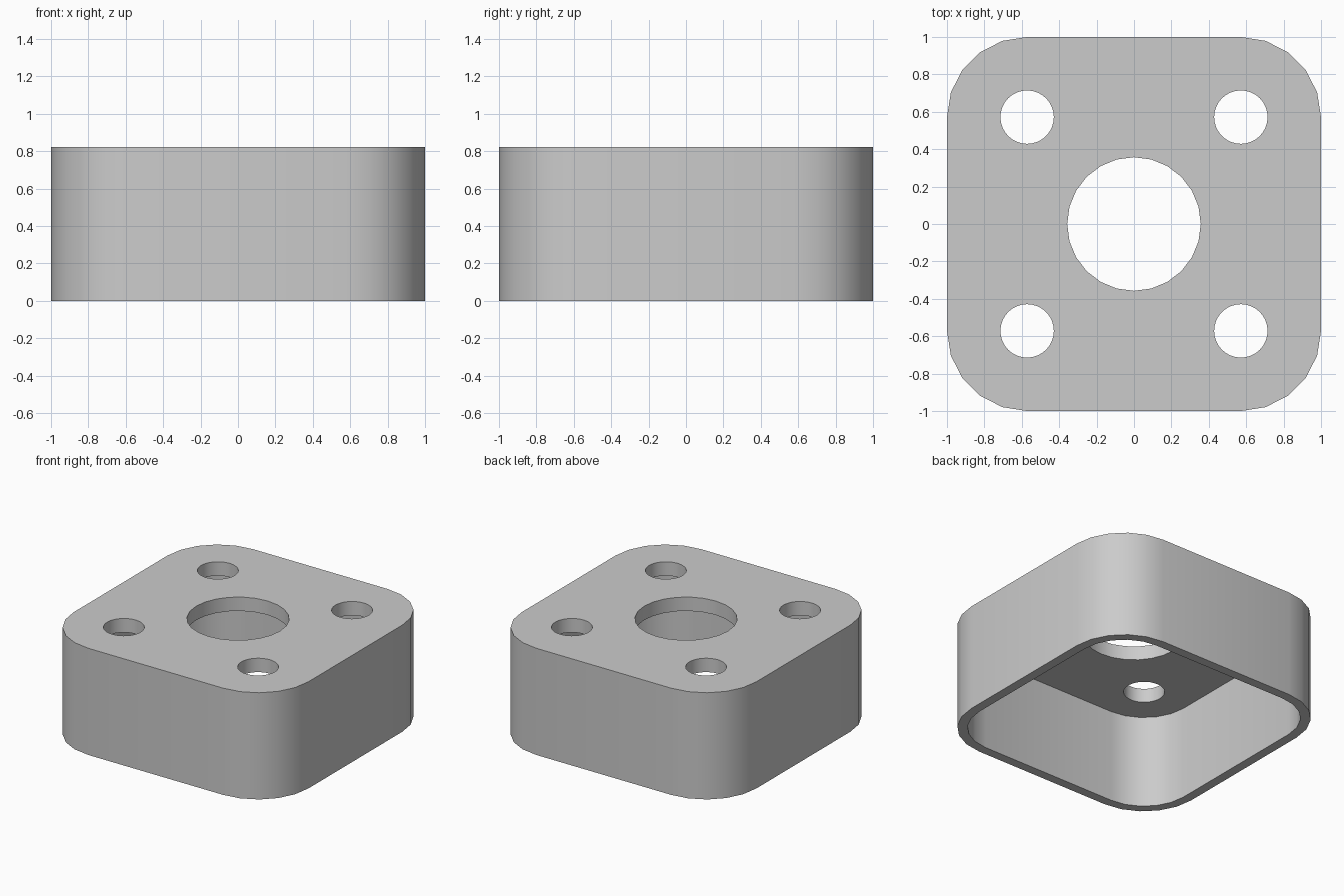
import bpy
import bmesh
import math

if "Cube" in bpy.data.objects:
    bpy.data.objects.remove(bpy.data.objects["Cube"], do_unlink=True)

UNIT = 1 / 14          # the part is 28 units wide
HEIGHT = 11.5 * UNIT
ROOF = 1.5 * UNIT
WALL = UNIT
OFFSET = 8 * UNIT      # corner arc centres and screw hole centres

grey = bpy.data.materials.new("light grey")
grey.use_nodes = True
grey.diffuse_color = (0.6, 0.6, 0.6, 1)
grey.node_tree.nodes["Principled BSDF"].inputs["Base Color"].default_value = (0.6, 0.6, 0.6, 1)


def prism(name, outline, bottom, top):
    """Extrude a closed outline between two heights."""
    bm = bmesh.new()
    face = bm.faces.new([bm.verts.new((x, y, bottom)) for x, y in outline])
    side = bmesh.ops.extrude_face_region(bm, geom=[face])
    verts = [g for g in side["geom"] if isinstance(g, bmesh.types.BMVert)]
    bmesh.ops.translate(bm, verts=verts, vec=(0, 0, top - bottom))
    bmesh.ops.recalc_face_normals(bm, faces=bm.faces)
    mesh = bpy.data.meshes.new(name)
    bm.to_mesh(mesh)
    bm.free()
    mesh.materials.append(grey)
    obj = bpy.data.objects.new(name, mesh)
    bpy.context.collection.objects.link(obj)
    return obj


def circle(x, y, radius, sides):
    angles = [math.tau * i / sides for i in range(sides)]
    return [(x + radius * math.cos(a), y + radius * math.sin(a)) for a in angles]


def rounded_square(half, steps=5):
    """Square outline whose corner arcs share the hole centres."""
    points = []
    for corner, (sx, sy) in enumerate([(1, 1), (-1, 1), (-1, -1), (1, -1)]):
        for i in range(steps + 1):
            a = math.pi / 2 * (corner + i / steps)
            points.append((sx * OFFSET + (half - OFFSET) * math.cos(a),
                           sy * OFFSET + (half - OFFSET) * math.sin(a)))
    return points


# Outer shell
housing = prism("housing", rounded_square(1), 0, HEIGHT)

# Open cavity underneath, centre bore and four screw holes
cutters = [prism("cavity_cutter", rounded_square(1 - WALL), -0.2, HEIGHT - ROOF),
           prism("bore_cutter", circle(0, 0, 5 * UNIT, 24), 0.3, HEIGHT + 0.2)]
for sx in (-1, 1):
    for sy in (-1, 1):
        outline = circle(sx * OFFSET, sy * OFFSET, 2 * UNIT, 32)
        cutters.append(prism("screw_hole_cutter", outline, 0.3, HEIGHT + 0.2))

bpy.ops.object.select_all(action="DESELECT")
bpy.context.view_layer.objects.active = housing
housing.select_set(True)
for cutter in cutters:
    cutter.hide_render = True
    cut = housing.modifiers.new("cut", "BOOLEAN")
    cut.operation = "DIFFERENCE"
    cut.solver = "EXACT"
    cut.object = cutter
    bpy.ops.object.modifier_apply(modifier=cut.name)
    bpy.data.objects.remove(cutter, do_unlink=True)

bpy.ops.object.shade_smooth_by_angle(angle=math.radians(35))
